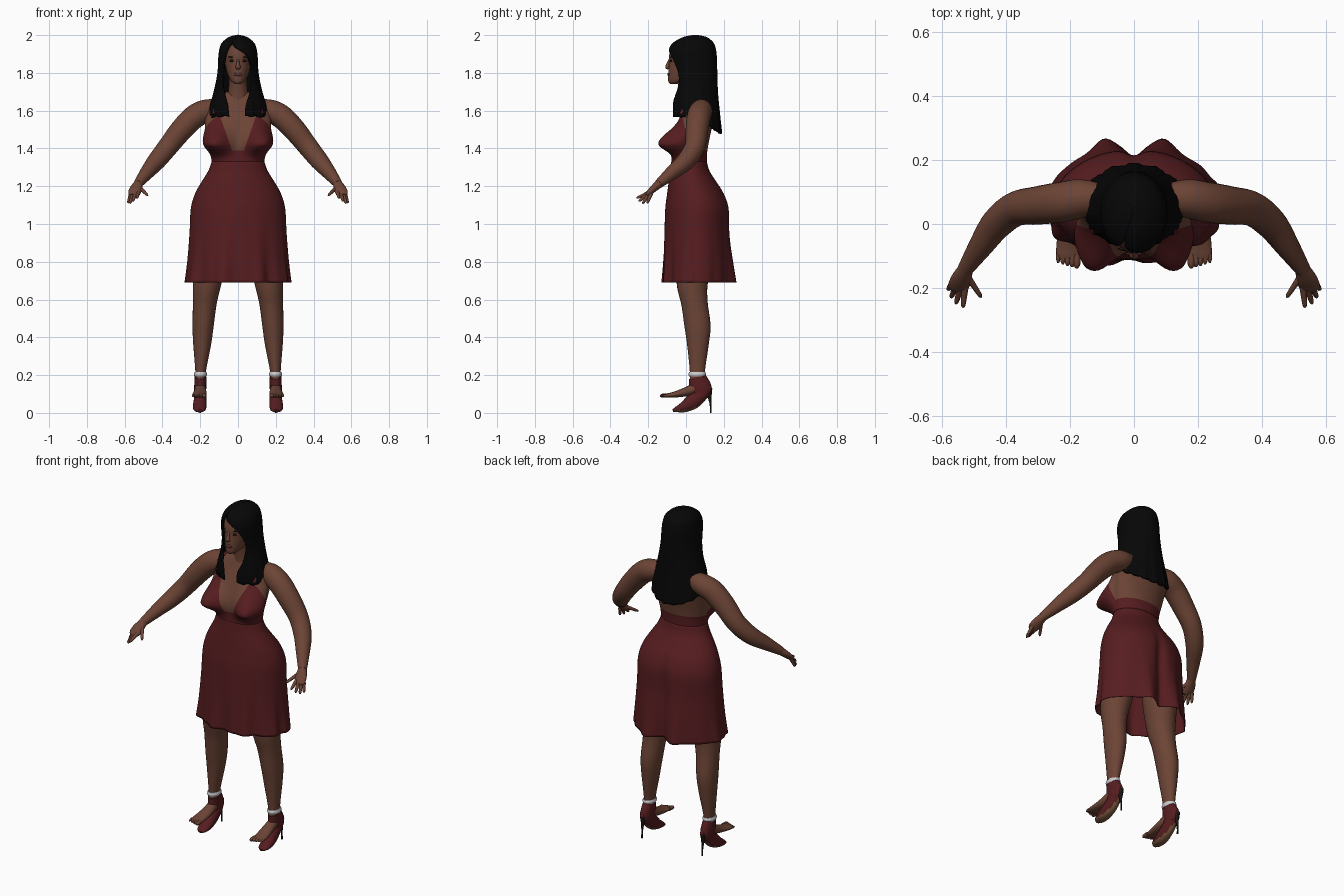
import bpy, bmesh
from math import sin, cos, pi, exp, radians
from mathutils import Vector, Matrix

cube = bpy.data.objects.get("Cube")
if cube:
    bpy.data.objects.remove(cube, do_unlink=True)


def material(name, r, g, b, rough=0.7):
    m = bpy.data.materials.new(name)
    m.use_nodes = True
    m.diffuse_color = (r, g, b, 1)
    shader = m.node_tree.nodes["Principled BSDF"]
    shader.inputs["Base Color"].default_value = (r, g, b, 1)
    shader.inputs["Roughness"].default_value = rough
    return m


SKIN = material("brown skin", 0.15, 0.058, 0.036)
RED = material("dark red cloth", 0.093, 0.012, 0.014)
HAIR = material("black hair", 0.002, 0.002, 0.002)
SILVER = material("pale silver", 0.6, 0.6, 0.62)
LIPS = material("dark lips", 0.1, 0.033, 0.027)
DARK = material("dark eyes", 0.01, 0.007, 0.006)
SOLE = material("tan sole", 0.2, 0.095, 0.05)


def spline(rows, steps=5):
    """Smooth interpolation through rows of numbers."""
    padded = [rows[0]] + list(rows) + [rows[-1]]
    out = []
    for a, b, c, d in zip(padded, padded[1:], padded[2:], padded[3:]):
        for s in range(steps):
            t = s / steps
            out.append([q + t / 2 * (r - p + t * (2 * p - 5 * q + 4 * r - w
                        + t * (3 * (q - r) + w - p)))
                        for p, q, r, w in zip(a, b, c, d)])
    return out + [list(rows[-1])]


def skin_rings(bm, rings, closed=True, cap=True):
    """Bridge rings of points with quads."""
    grid = [[bm.verts.new(p) for p in ring] for ring in rings]
    count = len(grid[0])
    for low, high in zip(grid, grid[1:]):
        for i in range(count if closed else count - 1):
            j = (i + 1) % count
            bm.faces.new((low[i], low[j], high[j], high[i]))
    if cap:
        bm.faces.new(grid[0])
        bm.faces.new(grid[-1])


def finish(name, bm, mats, rule=None, mirror=False, thick=0, offset=0):
    bmesh.ops.recalc_face_normals(bm, faces=bm.faces[:])
    for f in bm.faces:
        f.smooth = True
        if rule:
            f.material_index = rule(f)
    mesh = bpy.data.meshes.new(name)
    bm.to_mesh(mesh)
    bm.free()
    for m in mats:
        mesh.materials.append(m)
    mesh.set_sharp_from_angle(angle=radians(55))
    ob = bpy.data.objects.new(name, mesh)
    bpy.context.collection.objects.link(ob)
    if thick:
        mod = ob.modifiers.new("thickness", 'SOLIDIFY')
        mod.thickness, mod.offset = thick, offset
    if mirror:
        ob.modifiers.new("mirror", 'MIRROR')
    return ob


def add_tube(bm, rows, n=20, steps=5):
    """Rows are x, y, z, side radius and optional depth radius."""
    rows = spline([r if len(r) == 5 else (*r, r[3]) for r in rows], steps)
    pts = [Vector(r[:3]) for r in rows]
    rings = []
    for i, (p, r) in enumerate(zip(pts, rows)):
        t = (pts[min(i + 1, len(pts) - 1)] - pts[max(i - 1, 0)]).normalized()
        side = (Vector((1, 0, 0)) - t * t.x).normalized()
        up = t.cross(side)
        a, b = max(r[3], 0.001), max(r[4], 0.001)
        rings.append([p + side * a * cos(2 * pi * k / n) + up * b * sin(2 * pi * k / n)
                      for k in range(n)])
    skin_rings(bm, rings)


def tube(name, rows, mat, mirror=True, **kw):
    bm = bmesh.new()
    add_tube(bm, rows, **kw)
    return finish(name, bm, [mat], mirror=mirror)


def blob(name, loc, size, mat, mirror=False, tilt=0):
    bm = bmesh.new()
    place = Matrix.Translation(loc) @ Matrix.Rotation(tilt, 4, 'Y') @ Matrix.Diagonal((*size, 1))
    bmesh.ops.create_uvsphere(bm, u_segments=20, v_segments=12, radius=1, matrix=place)
    return finish(name, bm, [mat], mirror=mirror)


def oval(row, phi):
    """Point on a level oval: row is z, half width, front y, back y."""
    z, w, front, back = row[:4]
    return Vector((w * sin(phi), (front + back) / 2 - (back - front) / 2 * cos(phi), z))


def turn(n):
    return [2 * pi * k / n for k in range(n)]


# Skirt: soft folds in front, a centre crease and two deep folds behind
def skirt_point(row, phi):
    p = oval(row, phi)
    drop = min(1, max(0, (1.12 - p.z) / 0.43))
    fold = 0.011 * drop ** 2 * (-cos(9 * phi) + 0.5 * sin(17 * phi)) * (1 + cos(phi)) / 2
    p.x += fold * sin(phi)
    p.y -= fold * cos(phi)
    if cos(phi) < 0:
        crease = min(1, max(0, (1.2 - p.z) / 0.15))
        p.y -= (0.018 + 0.012 * drop) * crease * exp(-(p.x / 0.03) ** 2)
        p.y += 0.036 * drop ** 2 * exp(-((abs(p.x) - 0.095) / 0.042) ** 2)
    return p


WAIST = (1.33, 0.139, -0.078, 0.11)
skirt_rows = [(0.69, 0.28, -0.124, 0.242), (0.8, 0.268, -0.12, 0.24),
              (0.95, 0.257, -0.115, 0.232), (1.08, 0.25, -0.11, 0.23),
              (1.16, 0.228, -0.1, 0.203), (1.22, 0.195, -0.092, 0.163),
              (1.28, 0.158, -0.083, 0.125), WAIST]
bm = bmesh.new()
skin_rings(bm, [[skirt_point(r, a) for a in turn(140)] for r in spline(skirt_rows)], cap=False)
finish("skirt", bm, [RED], thick=0.004, offset=-1)


# Torso with bust; the bodice is cut into the surface
def torso_point(row, phi):
    p = oval(row, phi)
    f = max(0, cos(phi))
    dz = p.z - 1.425
    g = exp(-(dz / (0.085 if dz > 0 else 0.05)) ** 2)
    side = 1 if p.x > 0 else -1
    p.y -= 0.097 * g * min(1, 1.5 * f) * exp(-((abs(p.x) - 0.103) / 0.06) ** 2)
    p.x += side * 0.045 * g * 4 * f * (1 - f) * min(1, abs(p.x) / 0.05)
    return p


torso_rows = [WAIST, (1.38, 0.145, -0.075, 0.112), (1.44, 0.157, -0.07, 0.122),
              (1.5, 0.166, -0.055, 0.135), (1.56, 0.177, -0.035, 0.148),
              (1.62, 0.175, -0.01, 0.15), (1.66, 0.13, 0.005, 0.14),
              (1.7, 0.06, 0.02, 0.12)]
bm = bmesh.new()
skin_rings(bm, [[torso_point(r, a) for a in turn(96)] for r in spline(torso_rows, 7)])
cuts = [((0, 0, 1.39), (0, 0, 1)), ((0, 0, 1.6), (0, 0, 1)),
        ((0, 0.02, 1.39), (0, 1, 0.22)),
        ((0.032, 0, 1.39), (1, 0, -0.35)), ((-0.032, 0, 1.39), (-1, 0, -0.35))]
for co, no in cuts:
    bmesh.ops.bisect_plane(bm, geom=bm.verts[:] + bm.edges[:] + bm.faces[:],
                           plane_co=co, plane_no=no)


def bodice(f):
    c = f.calc_center_median()
    cup = (c.z < 1.6 and c.y < 0.02 - (c.z - 1.39) * 0.22
           and abs(c.x) > 0.032 + (c.z - 1.39) * 0.35)
    return int(c.z < 1.39 or cup)


finish("torso_and_bodice", bm, [SKIN, RED], rule=bodice)
tube("halter_straps", [(0.125, -0.025, 1.58, 0.011), (0.115, 0.02, 1.66, 0.007),
                       (0.09, 0.08, 1.69, 0.006), (0.06, 0.13, 1.67, 0.006)], RED, n=10)

# Neck, head and face
tube("neck", [(0, 0.065, 1.64, 0.062), (0, 0.05, 1.72, 0.05), (0, 0.03, 1.81, 0.048)],
     SKIN, mirror=False)
head_rows = [(1.742, 0.016, -0.085, -0.045), (1.758, 0.038, -0.094, 0.02),
             (1.8, 0.058, -0.094, 0.09), (1.85, 0.069, -0.09, 0.115),
             (1.9, 0.074, -0.088, 0.12), (1.95, 0.064, -0.065, 0.11),
             (1.98, 0.03, -0.01, 0.07)]
bm = bmesh.new()
skin_rings(bm, [[oval(r, a) for a in turn(40)] for r in spline(head_rows)])
finish("head", bm, [SKIN])
tube("nose", [(0, -0.084, 1.875, 0.006), (0, -0.094, 1.85, 0.008),
              (0, -0.099, 1.832, 0.014, 0.011), (0, -0.092, 1.822, 0.01, 0.006)],
     SKIN, mirror=False)
blob("lips", (0, -0.092, 1.792), (0.024, 0.007, 0.009), LIPS)
blob("eyes", (0.03, -0.079, 1.864), (0.016, 0.005, 0.007), DARK, mirror=True)
blob("eyebrows", (0.032, -0.078, 1.883), (0.021, 0.005, 0.004), DARK, mirror=True, tilt=-0.12)


# Hair: a smooth shell, open over the face, longer at the back
def hair_point(row, u):
    start, end = row[5], 360 + row[4]
    phi = radians(start + (end - start) * u)
    p = oval(row, phi)
    low = min(1, max(0, (1.78 - p.z) / 0.21))
    strand = 0.003 * low * (cos(14 * phi) + 0.5 * cos(37 * phi))
    p.x += strand * sin(phi)
    p.y -= strand * cos(phi)
    p.z -= low * (0.09 * ((1 - cos(phi)) / 2) ** 2 + 0.003 * sin(17 * phi))
    return p


# Each row: z, half width, front y, back y, opening from and to in degrees
hair_rows = [(1.996, 0.002, 0.046, 0.05, -22, -22), (1.985, 0.045, -0.01, 0.105, -22, -22),
             (1.96, 0.077, -0.058, 0.138, -22, -22), (1.935, 0.09, -0.08, 0.15, -32, -10),
             (1.89, 0.098, -0.088, 0.157, -42, 28), (1.8, 0.103, -0.072, 0.16, -50, 46),
             (1.72, 0.12, -0.06, 0.163, -40, 35), (1.64, 0.143, -0.068, 0.173, -23, 18),
             (1.57, 0.157, -0.068, 0.183, -17, 14)]
bm = bmesh.new()
skin_rings(bm, [[hair_point(r, k / 140) for k in range(141)] for r in spline(hair_rows)],
           closed=False, cap=False)
finish("hair", bm, [HAIR], thick=0.012)
blob("crown", (0, 0.048, 1.975), (0.05, 0.055, 0.025), HAIR)

# Arms and hands
tube("arms", [(0.1, 0.08, 1.615, 0.045), (0.165, 0.08, 1.6, 0.06), (0.23, 0.068, 1.568, 0.063),
              (0.3, 0.058, 1.498, 0.06), (0.37, 0.047, 1.41, 0.054), (0.43, 0, 1.335, 0.049),
              (0.48, -0.07, 1.275, 0.038), (0.53, -0.145, 1.212, 0.024)], SKIN, n=28)
tube("palms", [(0.527, -0.14, 1.215, 0.023), (0.54, -0.172, 1.187, 0.033, 0.019),
               (0.55, -0.198, 1.162, 0.032, 0.014), (0.553, -0.21, 1.152, 0.02, 0.008)], SKIN)
fingers = [((0.528, -0.195, 1.167), (0.535, -0.262, 1.137)),
           ((0.543, -0.2, 1.16), (0.557, -0.25, 1.12)),
           ((0.558, -0.197, 1.157), (0.572, -0.23, 1.108)),
           ((0.567, -0.185, 1.16), (0.582, -0.205, 1.11)),
           ((0.522, -0.162, 1.195), (0.477, -0.23, 1.15))]
bm = bmesh.new()
for base, tip in fingers:
    base, tip = Vector(base), Vector(tip)
    add_tube(bm, [(*base.lerp(tip, t), r) for t, r in
                  ((0, 0.011), (0.5, 0.009), (0.88, 0.007), (1, 0.002))], n=10, steps=3)
finish("fingers", bm, [SKIN], mirror=True)

# Legs, feet and toes
tube("legs", [(0.12, 0.06, 1.12, 0.105, 0.12), (0.145, 0.045, 0.85, 0.093, 0.1),
              (0.164, 0.033, 0.69, 0.076, 0.083), (0.176, 0.045, 0.58, 0.063, 0.07),
              (0.185, 0.061, 0.46, 0.056, 0.069), (0.19, 0.063, 0.36, 0.047, 0.057),
              (0.198, 0.06, 0.22, 0.028, 0.04), (0.199, 0.06, 0.14, 0.027, 0.04)], SKIN, n=28)
tube("feet", [(0.2, 0.06, 0.135, 0.026, 0.03), (0.2, 0, 0.112, 0.033, 0.024),
              (0.205, -0.06, 0.097, 0.037, 0.016), (0.207, -0.1, 0.092, 0.036, 0.011),
              (0.207, -0.11, 0.091, 0.03, 0.007)], SKIN)
bm = bmesh.new()
for i in range(5):
    x, tip, r = 0.179 + 0.0145 * i, -0.138 + 0.004 * i, 0.011 - 0.001 * i
    add_tube(bm, [(x, -0.095, 0.093, r), (x, tip + 0.012, 0.091, r),
                  (x, tip, 0.088, r * 0.4)], n=10, steps=3)
finish("toes", bm, [SKIN], mirror=True)

# Shoes with ankle cuffs, stiletto heels and ankle bracelets
bm = bmesh.new()
add_tube(bm, [(0.203, -0.07, 0.012, 0.012, 0.007), (0.203, -0.05, 0.018, 0.03, 0.015),
              (0.203, -0.005, 0.034, 0.036, 0.031), (0.2, 0.045, 0.068, 0.034, 0.042),
              (0.2, 0.105, 0.122, 0.028, 0.032), (0.2, 0.135, 0.138, 0.012)], n=24)
finish("shoes", bm, [RED, SOLE], mirror=True, rule=lambda f: int(f.normal.z < -0.6))
tube("ankle_cuffs", [(0.2, 0.08, 0.09, 0.03, 0.044), (0.2, 0.076, 0.13, 0.032, 0.06),
                     (0.199, 0.06, 0.19, 0.031, 0.045)], RED, n=24)
tube("stiletto_heels", [(0.2, 0.118, 0.125, 0.02, 0.022), (0.2, 0.124, 0.09, 0.01, 0.012),
                        (0.2, 0.13, 0.045, 0.005), (0.2, 0.131, 0, 0.005)], DARK, n=12)
tube("ankle_bracelets", [(0.199, 0.06, 0.192, 0.031, 0.043), (0.199, 0.06, 0.204, 0.035, 0.047),
                         (0.199, 0.06, 0.216, 0.031, 0.043)], SILVER, n=24)
